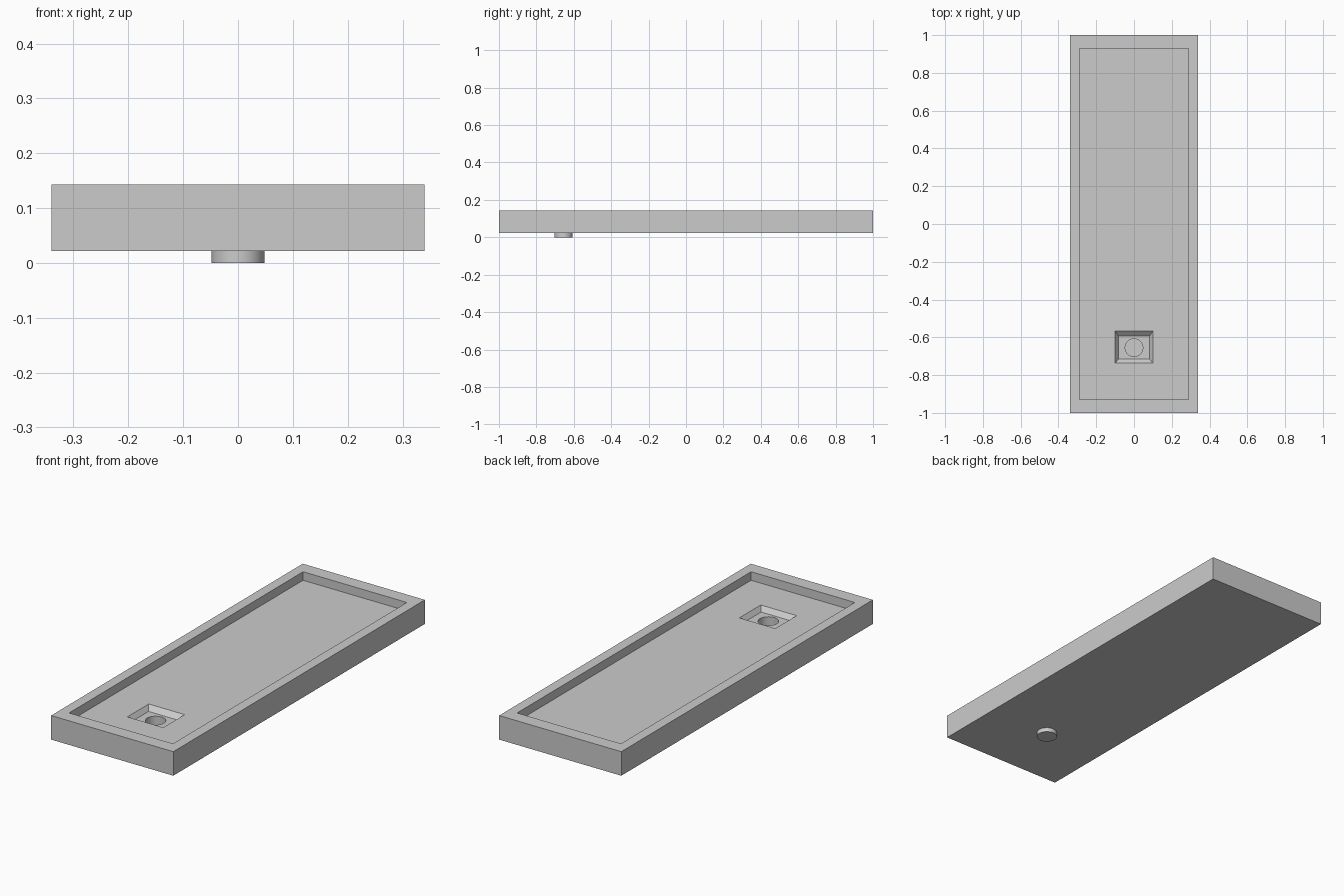
import bpy, bmesh, math

if "Cube" in bpy.data.objects:
    bpy.data.objects.remove(bpy.data.objects["Cube"])

SEG = 32
DRAIN_Y = -0.655


def rect(bm, hx, y0, y1, z):
    return [bm.verts.new((x, y, z)) for x, y in ((hx, y1), (-hx, y1), (-hx, y0), (hx, y0))]


def circle(bm, r, z):
    # starts at 45 degrees so each quarter lines up with a rectangle side
    angles = [math.pi / 4 + 2 * math.pi * i / SEG for i in range(SEG)]
    return [bm.verts.new((r * math.cos(a), DRAIN_Y + r * math.sin(a), z)) for a in angles]


def bridge(bm, a, b):
    n = len(a)
    return [bm.faces.new((a[i], a[(i + 1) % n], b[(i + 1) % n], b[i])) for i in range(n)]


def rect_to_circle(bm, r, c):
    q = SEG // 4
    for i in range(4):
        arc = [c[(i * q + k) % SEG] for k in range(q + 1)]
        bm.faces.new([r[i], r[(i + 1) % 4]] + arc[::-1])


bm = bmesh.new()

# Tray: base, outer wall, rim, inner wall, floor, sloped drain recess
loops = [rect(bm, *p) for p in (
    (0.34, -1.0, 1.0, 0.022),
    (0.34, -1.0, 1.0, 0.143),
    (0.289, -0.93, 0.93, 0.143),
    (0.289, -0.93, 0.93, 0.10),
    (0.10, -0.737, -0.567, 0.10),
    (0.083, -0.716, -0.593, 0.077),
)]
for a, b in zip(loops, loops[1:]):
    bridge(bm, a, b)

# Drain well inside the recess
well_top, well_bottom = circle(bm, 0.047, 0.077), circle(bm, 0.047, 0.002)
rect_to_circle(bm, loops[-1], well_top)
smooth = bridge(bm, well_top, well_bottom)
bm.faces.new(well_bottom)

# Underside with the drain stub
stub_top, stub_bottom = circle(bm, 0.0485, 0.022), circle(bm, 0.0485, 0.0)
rect_to_circle(bm, loops[0], stub_top)
smooth += bridge(bm, stub_top, stub_bottom)
bm.faces.new(stub_bottom)

bmesh.ops.recalc_face_normals(bm, faces=bm.faces[:])
for f in smooth:
    f.smooth = True
for e in bm.edges:
    e.smooth = len(e.link_faces) == 2 and e.calc_face_angle() < math.radians(30)

mesh = bpy.data.meshes.new("shower_tray")
bm.to_mesh(mesh)
bm.free()
bpy.context.collection.objects.link(bpy.data.objects.new("shower_tray", mesh))
